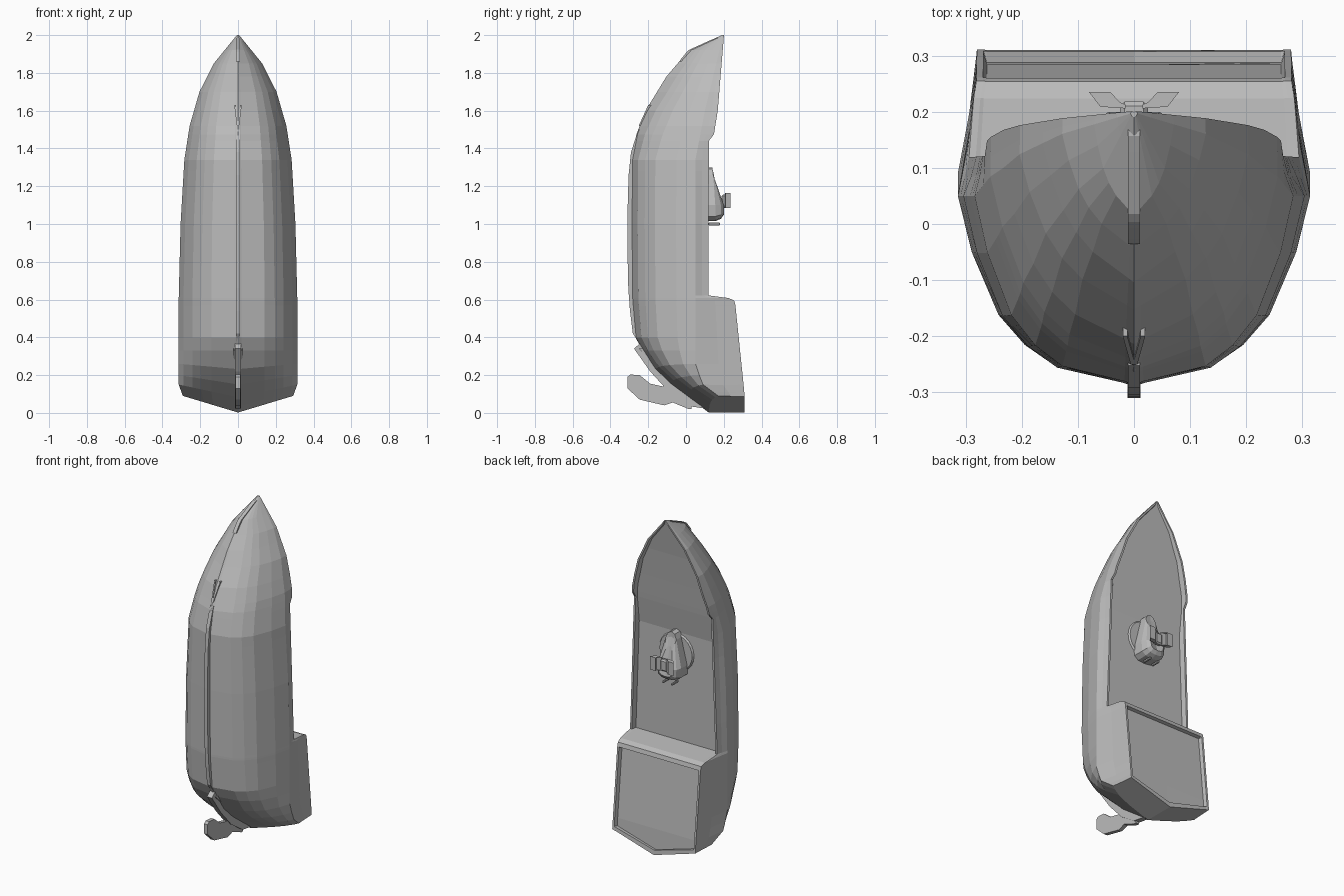
import bpy, bmesh, math

if "Cube" in bpy.data.objects:
    bpy.data.objects.remove(bpy.data.objects["Cube"])

grey = bpy.data.materials.new("hull_grey")
grey.diffuse_color = (0.5, 0.5, 0.5, 1)
grey.use_nodes = True
grey.node_tree.nodes["Principled BSDF"].inputs["Base Color"].default_value = grey.diffuse_color


def finish(name, bm):
    bmesh.ops.remove_doubles(bm, verts=bm.verts, dist=0.0002)
    bmesh.ops.recalc_face_normals(bm, faces=bm.faces)
    me = bpy.data.meshes.new(name)
    bm.to_mesh(me)
    bm.free()
    me.materials.append(grey)
    ob = bpy.data.objects.new(name, me)
    bpy.context.collection.objects.link(ob)
    return ob


def loft(name, rings):
    """Skin rings of points; each cap is split along the centre line."""
    bm = bmesh.new()
    vs = [[bm.verts.new(p) for p in r] for r in rings]
    n = len(rings[0])
    for a, b in zip(vs, vs[1:]):
        for i in range(n):
            j = (i + 1) % n
            bm.faces.new((a[i], a[j], b[j], b[i]))
    h = n // 2
    for r in (vs[0], vs[-1]):
        bm.faces.new(r[:h + 1])
        bm.faces.new(r[h:] + [r[0]])
    return finish(name, bm)


def prism(name, pts, half):
    """Side profile in (y, z) extruded along x."""
    bm = bmesh.new()
    a = [bm.verts.new((-half, y, z)) for y, z in pts]
    b = [bm.verts.new((half, y, z)) for y, z in pts]
    bm.faces.new(a)
    bm.faces.new(b)
    for i in range(len(pts)):
        j = (i + 1) % len(pts)
        bm.faces.new((a[i], a[j], b[j], b[i]))
    return finish(name, bm)


def box(name, c, s, bevel):
    bm = bmesh.new()
    bmesh.ops.create_cube(bm, size=1)
    for v in bm.verts:
        v.co = [c[k] + v.co[k] * s[k] for k in range(3)]
    bmesh.ops.bevel(bm, geom=bm.edges[:], offset=bevel, segments=1, affect='EDGES')
    return finish(name, bm)


def along(profile, z):
    """Straight-line interpolation of a (z, value) profile."""
    if z <= profile[0][0]:
        return profile[0][1]
    for (z0, a), (z1, b) in zip(profile, profile[1:]):
        if z <= z1:
            return a + (b - a) * (z - z0) / (z1 - z0)
    return profile[-1][1]


# Hull lines as functions of height
KEEL = [(.09, .12), (.2, -.08), (.26, -.165), (.33, -.23), (.4, -.268), (.6, -.286), (1, -.29),
        (1.34, -.287), (1.475, -.262), (1.6, -.214), (1.78, -.104), (1.92, .015), (2, .19)]
WIDTH = [(.09, .292), (.15, .314), (.6, .314), (1, .304), (1.34, .284),
         (1.52, .256), (1.7, .204), (1.85, .128), (2, .006)]
RAIL = [(.09, .311), (.575, .261), (.595, .255), (.608, .225), (.622, .119), (1.44, .121),
        (1.475, .148), (1.6, .168), (2, .201)]
DECK = [(.622, .088), (1.28, .088), (1.45, .116), (1.6, .135), (1.78, .160), (1.97, .192)]
RAIL_WIDTH = [(.09, .28), (.6, .281), (.622, .294), (1.44, .266)]
WIDEST = [(.09, .17), (.15, .09), (.25, .05), (1.34, .05), (1.6, .1), (2, .197)]
MID = [(.06, .02), (.45, .10), (.62, .21), (.77, .37), (.92, .70), (1, 1)]
BOW = [(.06, .03), (.45, .22), (.63, .36), (.77, .52), (.91, .77), (1, 1)]


def section(z):
    yk, w, yt, yw = (along(p, z) for p in (KEEL, WIDTH, RAIL, WIDEST))
    wt = min(w - .001, along(RAIL_WIDTH, z))
    flush = z < .113 or .567 < z < .61 or z > 1.98
    yd = yt - .001 if flush else along(DECK, z) if z > .61 else yt - .021
    b = min(1, max(0, (z - 1.36) / .42))
    half = [(0, yk)]
    for (u, v), (p, q) in zip(MID, BOW):
        half.append((w * (u + (p - u) * b), yk + (yw - yk) * (v + (q - v) * b)))
    half += [(w * .4 + wt * .6, (yw + yt) / 2), (wt, yt),
             (max(.002, wt - .012), yt), (max(.001, wt - .018), yd), (0, yd)]
    ring = half + [(-x, y) for x, y in half[-2:0:-1]]
    drop = .088 * max(0, 1 - (z - .09) / .25)  # pointed stern
    if z > .3 or yt - yd < .01 and z > .2:
        drop = 0
    out = []
    for x, y in ring:
        fade = 1 if z < .12 else min(1, max(0, (yt - .03 - y) / .1))  # keep the deck level
        out.append((x, y, z - drop * fade * (1 - min(1, abs(x) / w))))
    for i, (x, y, q) in enumerate(out):
        if .113 < z < .12 and y > yt - .05:  # inner edge of the stern rail is pointed too
            out[i] = (x, y, z - .088 * (1 - min(1, abs(x) / w)))
    return out


LEVELS = [.09, .112, .114, .15, .2, .26, .33, .4, .565, .57, .595, .608, .622, .8, 1, 1.2, 1.28,
          1.34, 1.44, 1.475, 1.52, 1.6, 1.7, 1.78, 1.85, 1.92, 1.97, 2]
loft("hull", [section(z) for z in LEVELS])


# Keel and stem bars follow the keel line
def keel_bar(name, z0, z1, depth):
    zs = [z0 + (z1 - z0) * i / 10 for i in range(11)]
    outer = [(along(KEEL, z) - depth * math.sin(math.pi * i / 10) ** .5, z)
             for i, z in enumerate(zs)]
    prism(name, outer + [(along(KEEL, z) + .03, z) for z in reversed(zs)], .011)


keel_bar("keel", .3, 1.5, .021)
keel_bar("stem", 1.86, 1.985, .003)


# Forked fins at both ends of the keel
def fin(name, s, ends):
    loft(name, [[(s * x + d, y, z) for d, y in
                 ((-.004, g), (.004, g), (.004, f), (-.004, f))] for x, z, f, g in ends])


for s in (-1, 1):
    fin("keel_fork", s, [(.002, 1.52, -.25, -.2), (.016, 1.63, -.2, -.17)])
    fin("stern_fin", s, [(.006, .12, -.03, .06), (.022, .34, -.25, -.2)])

# Rudder and its post
prism("rudder", [(-.31, .19), (-.295, .203), (-.245, .2), (-.19, .155), (-.10, .135),
                 (.02, .11), (.03, .02), (.015, .02), (-.07, .055),
                 (-.115, .04), (-.245, .07), (-.31, .13)], .012)
prism("rudder_post", [(-.275, .34), (-.22, .39), (0, .25), (.12, .12),
                      (.12, .02), (.02, .035), (-.09, .11), (-.19, .22)], .017)

# Deck machine: round base, tapered body, cap, side shields and short arms
bm = bmesh.new()
bmesh.ops.create_cone(bm, cap_ends=True, segments=24, radius1=.12, radius2=.11, depth=.016)
for v in bm.verts:
    x, y, z = v.co
    v.co = (x, .09 + z, 1.16 - y)
finish("machine_base", bm)
OUT = [(0, 1.3), (.022, 1.29), (.036, 1.26), (.076, 1.1), (.07, 1.04), (.045, 1.02), (0, 1.015)]
OUT += [(-x, z) for x, z in OUT[-2:0:-1]]
loft("machine_body", [[(x * k, y - max(0, z - 1.15) * t, 1.1 + (z - 1.1) * k) for x, z in OUT]
                      for y, k, t in ((.08, 1, 0), (.155, 1, .1), (.185, .85, .3), (.2, .6, .3))])
box("machine_cap", (0, .203, 1.12), (.05, .03, .07), .008)
SHIELD = [(.015, .206), (.06, .209), (.08, .235), (.042, .235), (.062, .23), (.05, .215), (.015, .213)]
for s in (-1, 1):
    loft("side_shield", [[(s * x, y, z) for x, y in SHIELD] for z in (1.085, 1.165)])
    box("machine_arm", (s * .03, .15, 1.0), (.012, .06, .014), .003)
